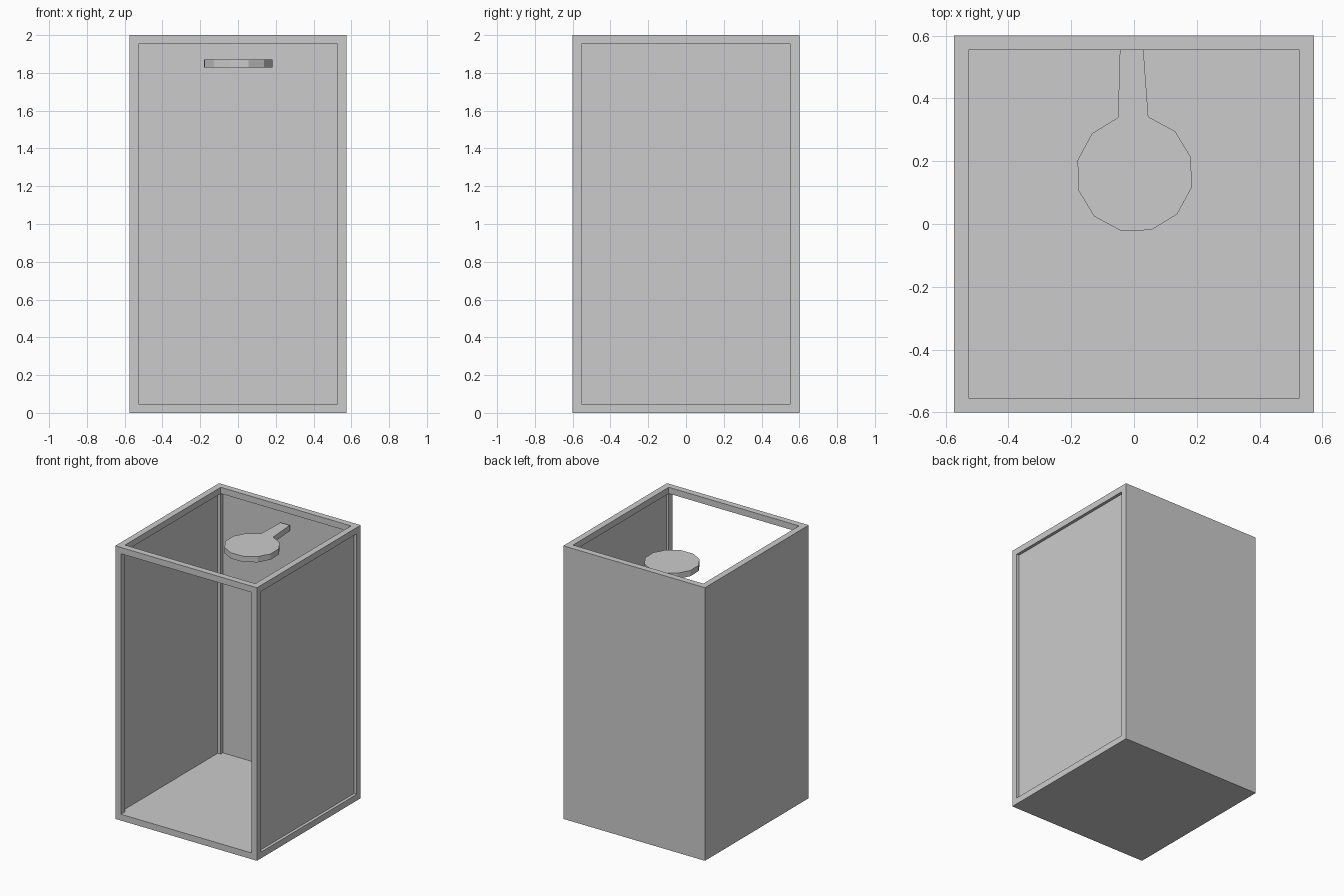
import bpy, bmesh, math

if "Cube" in bpy.data.objects:
    bpy.data.objects.remove(bpy.data.objects["Cube"])

W, D, H = 1.148, 1.2, 2.0     # overall size
T = 0.046                     # frame bar thickness
X, Y = W / 2, D / 2
XI, YI = X - T, Y - T         # inner faces of the frame


def box(name, lo, hi):
    """Axis-aligned box between two corners."""
    bm = bmesh.new()
    bmesh.ops.create_cube(bm, size=1)
    for v in bm.verts:
        v.co = [(a + b) / 2 + c * (b - a) for a, b, c in zip(lo, hi, v.co)]
    return finish(name, bm)


def finish(name, bm):
    bmesh.ops.recalc_face_normals(bm, faces=bm.faces)
    mesh = bpy.data.meshes.new(name)
    bm.to_mesh(mesh)
    bm.free()
    obj = bpy.data.objects.new(name, mesh)
    bpy.context.collection.objects.link(obj)
    return obj


# Floor tray
box("floor_tray", (-X, -Y, 0), (X, Y, T))

# Corner posts
for sx, nx in ((-1, "left"), (1, "right")):
    for sy, ny in ((-1, "front"), (1, "back")):
        xs, ys = sorted((sx * XI, sx * X)), sorted((sy * YI, sy * Y))
        box(f"post_{ny}_{nx}", (xs[0], ys[0], T), (xs[1], ys[1], H - T))

# Top rails
for s, nx, ny in ((-1, "left", "front"), (1, "right", "back")):
    ys = sorted((s * YI, s * Y))
    box(f"top_rail_{ny}", (-X, ys[0], H - T), (X, ys[1], H))
    xs = sorted((s * XI, s * X))
    box(f"top_rail_{nx}", (xs[0], -YI, H - T), (xs[1], YI, H))

# Wall panels: left and back flush outside, right one set into its frame
box("left_wall", (-X, -YI, T), (-X + 0.022, YI, H - T))
box("back_wall", (-XI, Y - 0.022, T), (XI, Y, H - T))
box("right_pane", (X - 0.028, -YI, T), (X - 0.022, YI, H - T))

# Shower head: twelve-sided disc with a tapering arm to the back wall
R, CX, CY = 0.187, 0.002, 0.16
outline = []
for k in range(12):
    a = math.radians(106.5 + 30 * k)
    outline.append((CX + R * math.cos(a), CY + R * math.sin(a)))
outline += [(0.03, 0.557), (-0.045, 0.555)]
bm = bmesh.new()
face = bm.faces.new([bm.verts.new((x, y, 1.828)) for x, y in outline])
ext = bmesh.ops.extrude_face_region(bm, geom=[face], use_keep_orig=True)
bmesh.ops.translate(bm, vec=(0, 0, 0.042),
                    verts=[g for g in ext["geom"] if isinstance(g, bmesh.types.BMVert)])
finish("shower_head", bm)
